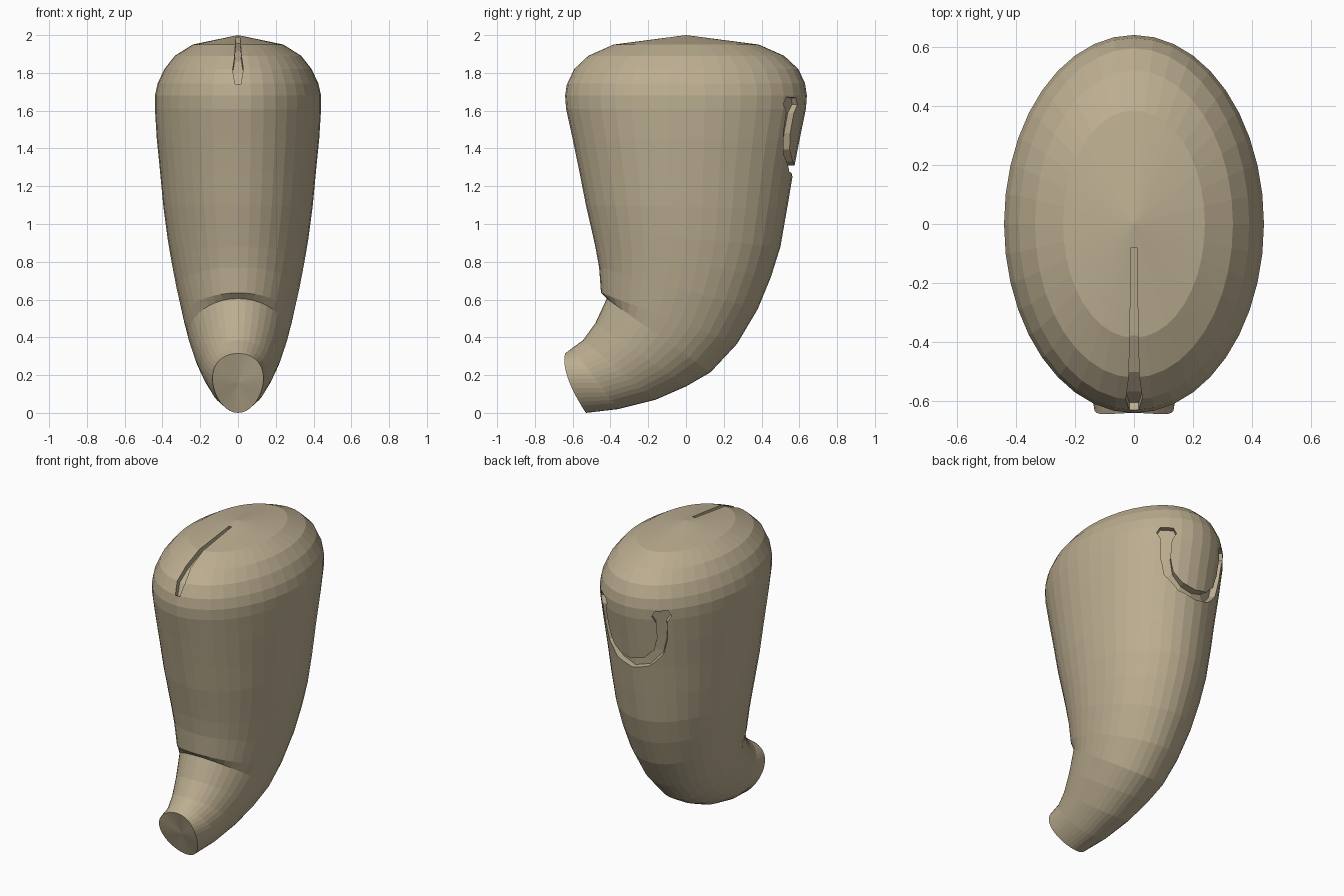
import bpy, bmesh, math
from mathutils import Vector

if "Cube" in bpy.data.objects:
    bpy.data.objects.remove(bpy.data.objects["Cube"])

SIDES = 40

# Rings from top to tip: front y, front z, back y, back z, half width
RINGS = [
    (-.385, 1.95, .385, 1.95, .24), (-.52, 1.89, .52, 1.89, .335),
    (-.595, 1.82, .595, 1.82, .39), (-.63, 1.745, .63, 1.745, .425),
    (-.64, 1.68, .64, 1.68, .44), (-.635, 1.61, .635, 1.61, .44),
    (-.60, 1.45, .602, 1.45, .43), (-.563, 1.27, .567, 1.27, .412),
    (-.53, 1.10, .535, 1.08, .395), (-.50, .97, .50, .88, .373),
    (-.48, .88, .45, .72, .352), (-.46, .77, .38, .55, .325),
    (-.45, .635, .27, .365, .288), (-.42, .605, .13, .215, .262),
    (-.48, .475, .00, .14, .228), (-.545, .385, -.16, .07, .19),
    (-.60, .345, -.36, .02, .157), (-.64, .315, -.53, .0, .135)]


def make_object(name, bm):
    bmesh.ops.recalc_face_normals(bm, faces=bm.faces[:])
    mesh = bpy.data.meshes.new(name)
    bm.to_mesh(mesh)
    bm.free()
    ob = bpy.data.objects.new(name, mesh)
    bpy.context.collection.objects.link(ob)
    return ob


def bridge(bm, a, b):
    n = len(a)
    for i in range(n):
        bm.faces.new((a[i], a[(i + 1) % n], b[(i + 1) % n], b[i]))


# Curved horn-shaped body lofted through tilted ellipses
def make_body():
    bm = bmesh.new()
    loops = []
    for k, (fy, fz, by, bz, rx) in enumerate(RINGS):
        front, back = Vector((0, fy, fz)), Vector((0, by, bz))
        mid, half = (front + back) / 2, (front - back) / 2
        # the tip rim is bent forward at its sides
        bend = Vector((0, -.04, .025)) if k == len(RINGS) - 1 else Vector()
        loop = []
        for i in range(SIDES):
            a = 2 * math.pi * i / SIDES
            s = math.sin(a)
            loop.append(bm.verts.new(mid + half * math.cos(a) + Vector((rx * s, 0, 0)) + bend * s * s))
        loops.append(loop)
    for a, b in zip(loops, loops[1:]):
        bridge(bm, a, b)
    tip = (Vector(RINGS[-1][0:2]) + Vector(RINGS[-1][2:4])) / 2
    for loop, centre in ((loops[0], (0, 0, 2)), (loops[-1], (0, tip.x, tip.y))):
        c = bm.verts.new(centre)
        for i in range(SIDES):
            bm.faces.new((loop[i], loop[(i + 1) % SIDES], c))
    return make_object("body", bm)


# Cutter swept along the surface: (point, outward normal, half width)
def make_groove(name, path, depth):
    bm = bmesh.new()
    loops = []
    for i, (p, n, w) in enumerate(path):
        t = path[min(i + 1, len(path) - 1)][0] - path[max(i - 1, 0)][0]
        side = t.cross(n).normalized() * w
        low, high = p - n * depth, p + n * .08
        loops.append([bm.verts.new(v) for v in (low - side, low + side, high + side, high - side)])
    for a, b in zip(loops, loops[1:]):
        bridge(bm, a, b)
    bm.faces.new(loops[0])
    bm.faces.new(loops[-1])
    ob = make_object(name, bm)
    ob.hide_render = True
    ob.hide_viewport = True
    return ob


def back_point(x, z, w):
    ry, rx = .565 + (z - 1.28) * .2, .41 + (z - 1.28) * .08
    y = ry * math.sqrt(1 - (x / rx) ** 2)
    return Vector((x, y, z)), Vector((x / rx ** 2, y / ry ** 2, 0)).normalized(), w


# U-shaped groove on the back with widened ends
half_u = [(.215, 1.67, .04), (.213, 1.635, .06), (.208, 1.59, .032), (.202, 1.48, .03),
          (.175, 1.38, .03), (.10, 1.305, .03)]
u_path = [back_point(-x, z, w) for x, z, w in half_u]
u_path.append(back_point(0, 1.28, .03))
u_path += [back_point(x, z, w) for x, z, w in reversed(half_u)]

# Thin slot running from the top over the front edge
slot = [(-.08, 1.99, .010), (-.385, 1.95, .014), (-.52, 1.89, .018),
        (-.595, 1.82, .028), (-.635, 1.745, .016)]
slot_path = []
for i, (y, z, w) in enumerate(slot):
    a, b = slot[max(i - 1, 0)], slot[min(i + 1, len(slot) - 1)]
    slot_path.append((Vector((0, y, z)), Vector((0, b[1] - a[1], a[0] - b[0])).normalized(), w))

body = make_body()
for cutter in (make_groove("back_groove_cutter", u_path, .04),
               make_groove("top_slot_cutter", slot_path, .035)):
    mod = body.modifiers.new(cutter.name, 'BOOLEAN')
    mod.operation = 'DIFFERENCE'
    mod.solver = 'EXACT'
    mod.object = cutter

# Warm tan colour
mat = bpy.data.materials.new("tan")
mat.diffuse_color = (.50, .42, .28, 1)
mat.use_nodes = True
mat.node_tree.nodes["Principled BSDF"].inputs["Base Color"].default_value = mat.diffuse_color
body.data.materials.append(mat)
